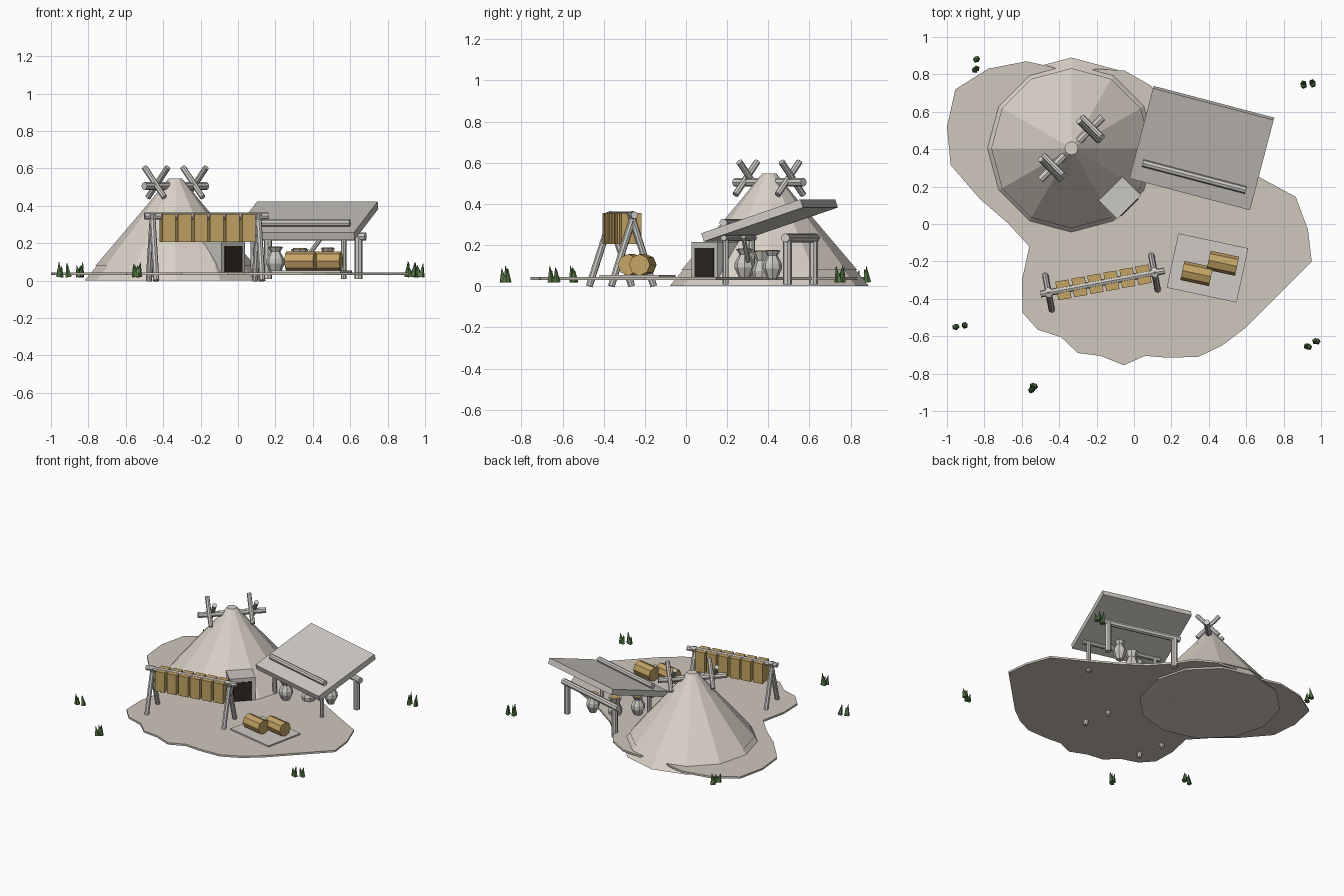
import bpy, bmesh, math, random
from mathutils import Vector, Matrix

if "Cube" in bpy.data.objects:
    bpy.data.objects.remove(bpy.data.objects["Cube"])
random.seed(4)


def material(name, rgb):
    m = bpy.data.materials.new(name)
    m.use_nodes = True
    m.diffuse_color = (*rgb, 1)
    m.node_tree.nodes["Principled BSDF"].inputs["Base Color"].default_value = (*rgb, 1)
    return m


HIDE = material("pale hide", (.70, .64, .57))
EARTH = material("pale earth", (.62, .57, .50))
BOARD = material("grey board", (.62, .59, .55))
WOOD = material("weathered wood", (.62, .60, .57))
STRAW = material("straw tan", (.55, .37, .13))
GRASS = material("grass green", (.09, .19, .06))
DARK = material("dark opening", (.025, .02, .016))
CLAY = material("grey clay", (.60, .58, .54))


def finish(name, bm, mat, matrix=None):
    if matrix:
        bm.transform(matrix)
    bmesh.ops.recalc_face_normals(bm, faces=bm.faces)
    me = bpy.data.meshes.new(name)
    bm.to_mesh(me)
    bm.free()
    me.materials.append(mat)
    ob = bpy.data.objects.new(name, me)
    bpy.context.collection.objects.link(ob)
    return ob


def box(name, centre, size, mat, yaw=0, pitch=0):
    bm = bmesh.new()
    bmesh.ops.create_cube(bm, size=1, matrix=Matrix.Diagonal((*size, 1)))
    turn = Matrix.Rotation(yaw, 4, 'Z') @ Matrix.Rotation(pitch, 4, 'X')
    return finish(name, bm, mat, Matrix.Translation(centre) @ turn)


def log(name, a, b, r, mat=WOOD, sides=8, tip=None):
    a, b = Vector(a), Vector(b)
    bm = bmesh.new()
    bmesh.ops.create_cone(bm, cap_ends=True, segments=sides, radius1=r,
                          radius2=r if tip is None else tip, depth=(b - a).length)
    turn = (b - a).to_track_quat('Z', 'Y').to_matrix().to_4x4()
    return finish(name, bm, mat, Matrix.Translation((a + b) / 2) @ turn)


def lathe(name, profile, sides, centre, mat):
    bm = bmesh.new()
    rings = [[bm.verts.new((r * math.cos(math.tau * i / sides),
                            r * math.sin(math.tau * i / sides), z))
              for i in range(sides)] for r, z in profile]
    for low, high in zip(rings, rings[1:]):
        for i in range(sides):
            j = (i + 1) % sides
            bm.faces.new((low[i], low[j], high[j], high[i]))
    bm.faces.new(rings[0])
    bm.faces.new(rings[-1])
    return finish(name, bm, mat, Matrix.Translation(centre))


# Ground slab
outline = [(-.955, .72), (-.78, .83), (-.575, .87), (-.44, .84), (-.33, .80), (-.2, .83),
           (-.05, .82), (.09, .74), (.17, .62), (.29, .49), (.46, .37), (.67, .25),
           (.865, .145), (.93, -.03), (.95, -.2), (.8, -.35), (.59, -.56), (.47, -.65),
           (.345, -.71), (.18, -.715), (.06, -.705), (-.055, -.755), (-.18, -.705),
           (-.3, -.69), (-.39, -.605), (-.515, -.565), (-.595, -.475), (-.6, -.305),
           (-.56, -.12), (-.675, .005), (-.825, .135), (-.98, .315), (-1, .52)]
bm = bmesh.new()
face = bm.faces.new([bm.verts.new((x, y, .03)) for x, y in outline])
top = bmesh.ops.extrude_face_region(bm, geom=[face])
bmesh.ops.translate(bm, vec=(0, 0, .014),
                    verts=[v for v in top["geom"] if isinstance(v, bmesh.types.BMVert)])
finish("ground", bm, EARTH)

# Conical tent: low skirt, cover and smoke cap
TENT = Vector((-.335, .405, 0))
lathe("tent_skirt", [(.485, 0), (.42, .078)], 12, TENT, HIDE)
lathe("tent_cover", [(.428, .078), (.142, .415)], 12, TENT, HIDE)
lathe("tent_cap", [(.148, .408), (.035, .547)], 12, TENT, HIDE)

# Ridge log through the tent top, with a crossed pair of poles at each end
along = Vector((1, 1, 0)).normalized()
across = Vector((1, -1, 0)).normalized()
peak = TENT + Vector((0, 0, .505))
log("ridge_log", peak - along * .235, peak + along * .235, .021)
for side in (-1, 1):
    for lean in (-1, 1):
        mid = peak + along * (side * .145 + lean * .013) + Vector((0, 0, .02))
        reach = across * .075 * lean + Vector((0, 0, .08))
        log("crossed_pole", mid - reach, mid + reach, .016)

# Tent entrance
front = Vector((-.025, .09, 0))
box("entrance", front - across * .11 + Vector((0, 0, .107)), (.18, .22, .214), CLAY, math.pi / 4)
box("entrance_opening", front + Vector((0, 0, .115)), (.13, .008, .14), DARK, math.pi / 4)

# Lean-to shelter
YAW = -.257
SLOPE = .32
CENTRE = Vector((.3625, .406, 0))


def shelter(u, v, z):
    return CENTRE + Matrix.Rotation(YAW, 3, 'Z') @ Vector((u, v, z))


box("shelter_roof", shelter(0, 0, .32), (.667, .525, .042), BOARD, YAW, SLOPE)
log("roof_log", shelter(-.285, -.158, .308), shelter(.285, -.158, .308), .02)
for v, h in ((.155, .235), (-.155, .235)):
    r = .022 if v > 0 else .015
    for u in (-.25, .25):
        log("shelter_post", shelter(u, v, .008), shelter(u, v, h), r)
    log("shelter_beam", shelter(-.29, v, h), shelter(.29, v, h), r)
log("shelter_brace", shelter(.03, -.1, .12), shelter(.12, -.1, .24), .012)

# Clay pots with straw-coloured contents
pot = [(.025, 0), (.05, .055), (.048, .08), (.026, .12), (.042, .145)]
jar = [(.042, 0), (.05, .04), (.03, .09), (.048, .135)]
for x, y, shape, size in ((.2, .285, pot, 1), (.33, .37, jar, 1), (.48, .42, pot, .95)):
    lathe("pot", [(r * size, z * size) for r, z in shape], 8, (x, y, .035), CLAY)
    rim_r, rim_z = shape[-1]
    lathe("pot_filling", [(rim_r * .75 * size, 0), (rim_r * .75 * size, .003)], 8,
          (x, y, .035 + rim_z * size), STRAW)

# Drying rack: A-frame legs and a beam
left, right = Vector((-.5, -.375, .345)), Vector((.163, -.25, .345))
run = (right - left).normalized()
side_way = Vector((-run.y, run.x, 0))
log("rack_beam", left, right, .018)
for t in (.065, .55 / .663 + .09):
    joint = left.lerp(right, t)
    for s in (-1, 1):
        foot = joint + side_way * .105 * s
        foot.z = 0
        log("rack_leg", foot, joint - side_way * .012 * s + Vector((0, 0, .015)), .017)

# Hanging strips
rack_yaw = math.atan2(run.y, run.x)
for i in range(6):
    p = left + run * (.125 + i * .087)
    p.z = .281
    box("hanging_strip", p, (.072, .1, .15), STRAW, rack_yaw + random.uniform(-.05, .05))

# Straw rolls on a low platform
PLAT_YAW = -.21
box("platform", (.393, -.235, .042), (.382, .297, .024), BOARD, PLAT_YAW)
axis = Matrix.Rotation(PLAT_YAW, 3, 'Z') @ Vector((.078, 0, 0))
for x, y in ((.335, -.265), (.475, -.21)):
    mid = Vector((x, y, .104))
    log("straw_roll", mid - axis, mid + axis, .052, STRAW)

# Grass tufts
for x, y in ((-.845, .885), (-.845, .825), (.905, .745), (.955, .752), (-.955, -.545),
             (-.9, -.54), (.93, -.655), (.975, -.625), (-.535, -.865), (-.545, -.885)):
    for k in range(2):
        ang = random.uniform(0, math.tau)
        dx, dy = .012 * math.cos(ang), .012 * math.sin(ang)
        base = Vector((x + dx * .5, y + dy * .5, .02))
        log("grass_tuft", base, base + Vector((dx, dy, random.uniform(.055, .085))),
            .018, GRASS, 5, .001)
